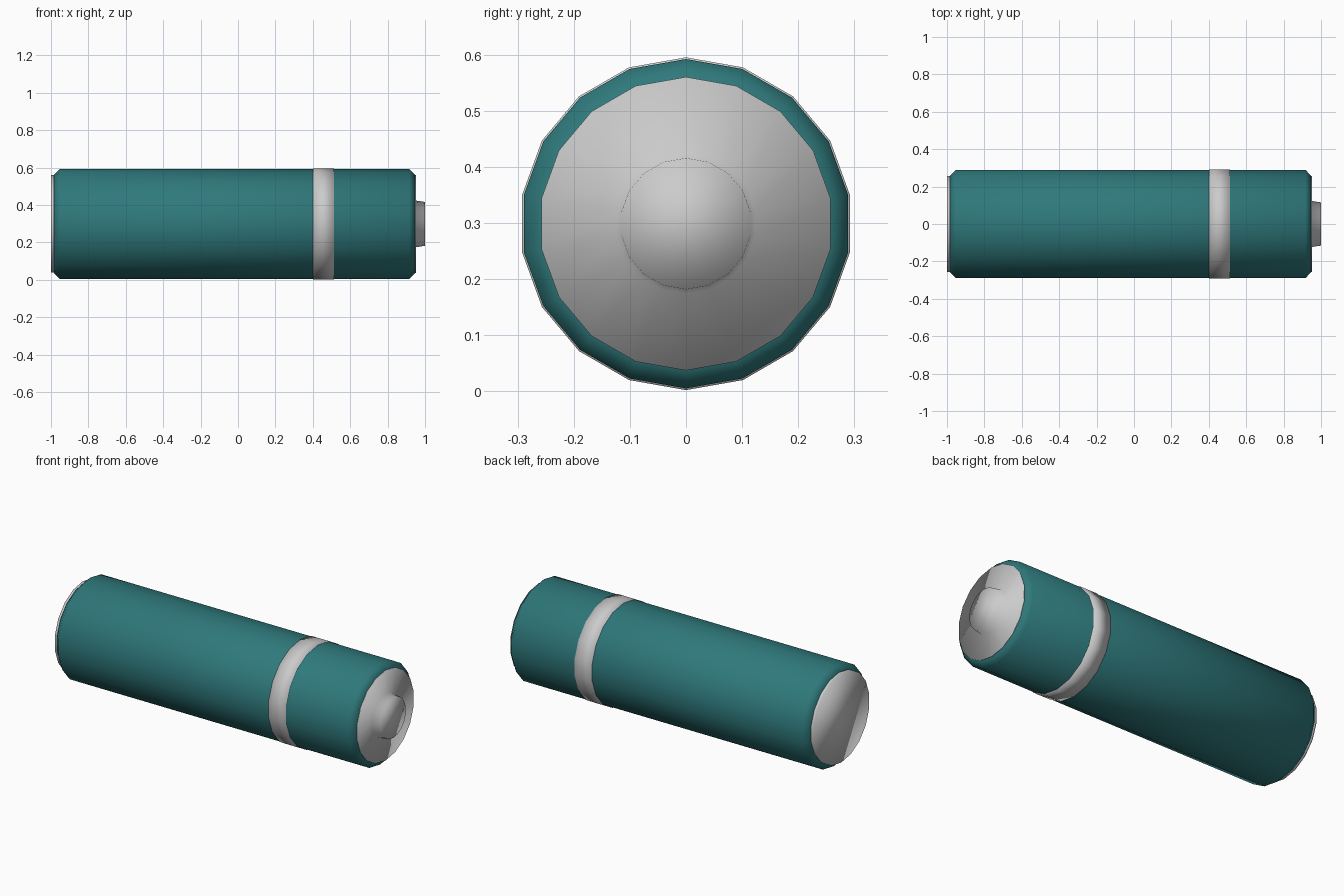
import bpy
import bmesh
from math import sin, cos, tau

if "Cube" in bpy.data.objects:
    bpy.data.objects.remove(bpy.data.objects["Cube"])

SIDES = 18
AXIS_Z = 0.2985


def lathe(name, profile, material=None, close_start=False, close_end=False):
    """Spin (x, radius) points round the x axis; a vertex faces straight up."""
    bm = bmesh.new()
    rings = []
    for x, r in profile:
        rings.append([bm.verts.new((x, r * sin(tau * i / SIDES),
                                    r * cos(tau * i / SIDES)))
                      for i in range(SIDES)])
    for a, b in zip(rings, rings[1:]):
        for i in range(SIDES):
            j = (i + 1) % SIDES
            bm.faces.new((a[i], a[j], b[j], b[i]))
    if close_start:
        bm.faces.new(rings[0])
    if close_end:
        bm.faces.new(rings[-1])
    bmesh.ops.recalc_face_normals(bm, faces=bm.faces)
    for f in bm.faces:
        f.smooth = True
    mesh = bpy.data.meshes.new(name)
    bm.to_mesh(mesh)
    bm.free()
    obj = bpy.data.objects.new(name, mesh)
    obj.location.z = AXIS_Z
    bpy.context.collection.objects.link(obj)
    if material:
        mesh.materials.append(material)
    return obj


teal = bpy.data.materials.new("teal_wrap")
teal.diffuse_color = (0.028, 0.19, 0.2, 1)
teal.use_nodes = True
teal.node_tree.nodes["Principled BSDF"].inputs["Base Color"].default_value = teal.diffuse_color

# Coloured wrapper with chamfered ends
lathe("battery_body", [(-0.985, 0.262), (-0.953, 0.2935), (0.917, 0.2935),
                       (0.947, 0.262)], teal, True, True)

# Raised metal stripe, returning into the wrapper
lathe("stripe", [(0.402, 0.288), (0.402, 0.2965), (0.513, 0.2965), (0.513, 0.288)])

# Flat negative end
lathe("negative_cap", [(-1.0, 0.2605), (-0.984, 0.2605)], None, True, True)

# Positive end plate with its tapered contact button
lathe("positive_cap", [(0.945, 0.2615), (0.951, 0.2615), (0.951, 0.125),
                       (1.0, 0.117)], None, True, True)
